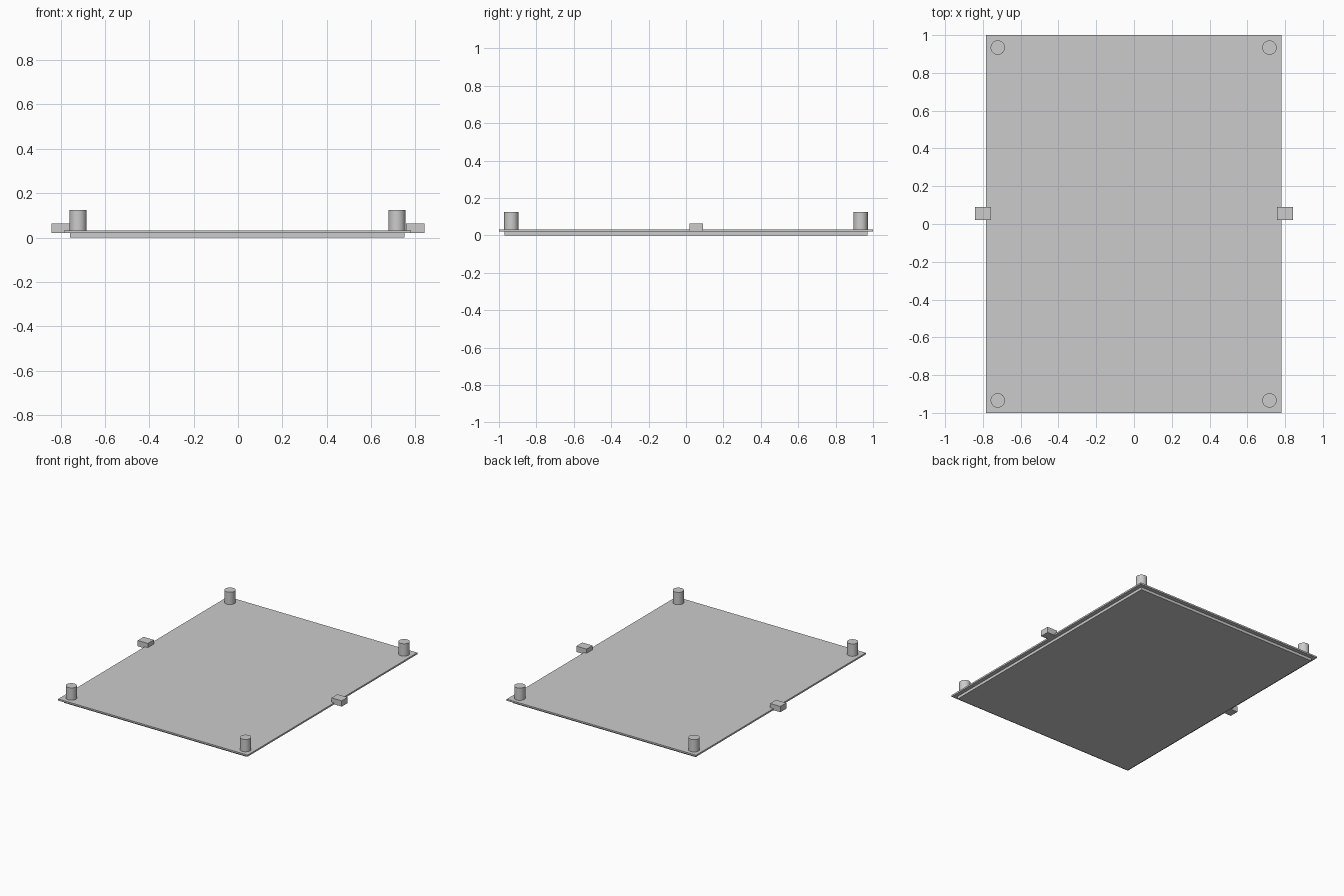
import bpy
import math

cube = bpy.data.objects.get("Cube")
if cube:
    bpy.data.objects.remove(cube, do_unlink=True)

grey = bpy.data.materials.new("plain grey")
grey.use_nodes = True
colour = (0.6, 0.6, 0.6, 1)
grey.diffuse_color = colour
grey.node_tree.nodes["Principled BSDF"].inputs["Base Color"].default_value = colour


def box(name, centre, size):
    bpy.ops.mesh.primitive_cube_add(size=1, location=centre)
    obj = bpy.context.object
    obj.name = name
    obj.scale = size
    bpy.ops.object.transform_apply(location=False, rotation=False, scale=True)
    obj.data.materials.append(grey)


def peg(name, x, y, bottom, top, radius):
    bpy.ops.mesh.primitive_cylinder_add(
        vertices=48, radius=radius, depth=top - bottom, location=(x, y, (top + bottom) / 2))
    obj = bpy.context.object
    obj.name = name
    obj.data.materials.append(grey)
    bpy.ops.object.shade_smooth_by_angle(angle=math.radians(30))


mid_x = -0.002

# Stepped panel: inset lower slab and wider top slab
box("lower_panel", (mid_x - 0.002, 0, 0.01), (1.508, 1.942, 0.02))
box("upper_panel", (mid_x, 0, 0.026), (1.564, 2, 0.012))

# Side tabs and corner pegs
for side, sx in (("right", -1), ("left", 1)):
    box(f"{side}_tab", (sx * 0.8, 0.055, 0.042), (0.084, 0.07, 0.043))
    for end, sy in (("front", -1), ("back", 1)):
        peg(f"{end}_{side}_peg", mid_x + sx * 0.719, sy * 0.934, 0.03, 0.124, 0.038)
